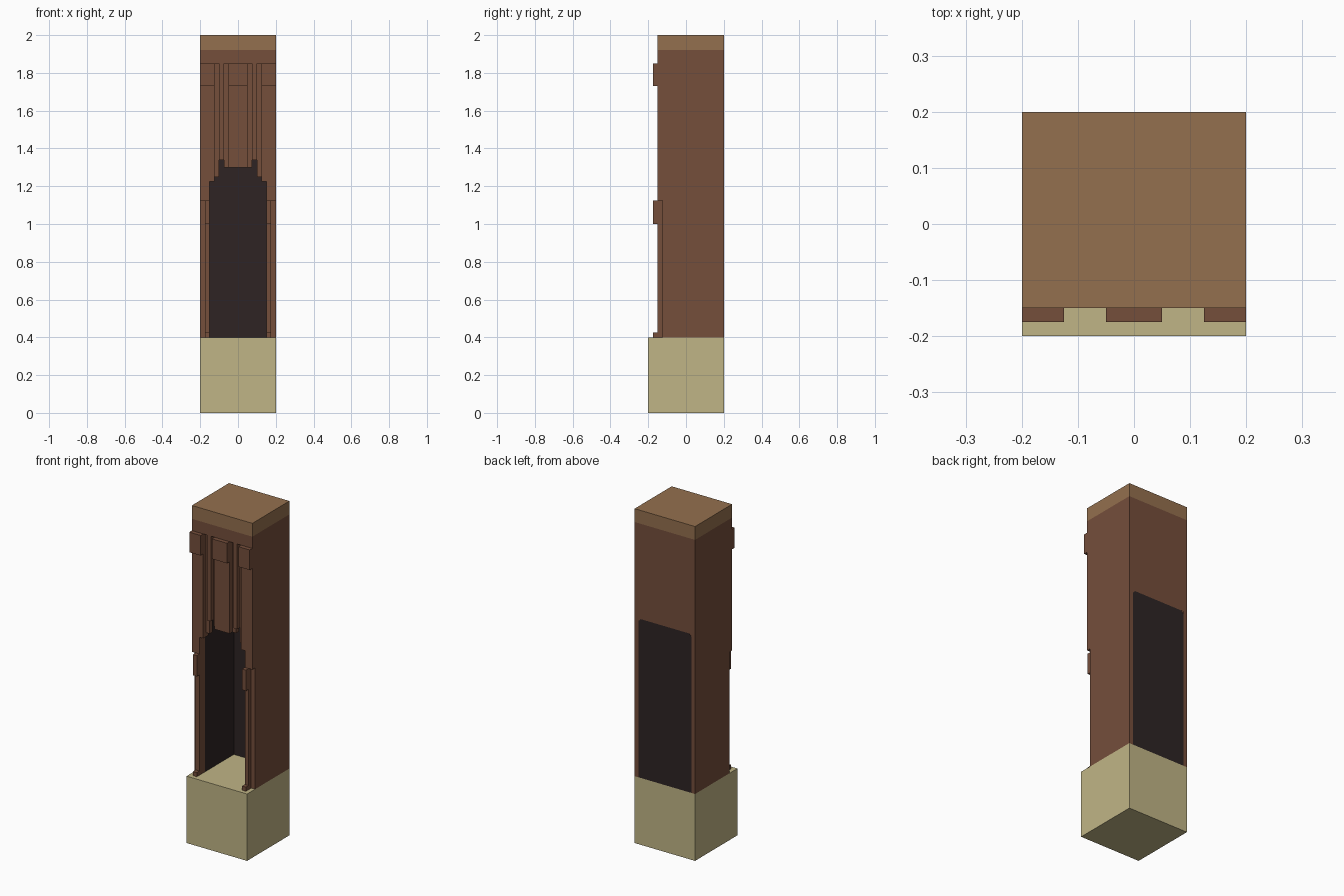
import bpy
import bmesh

if "Cube" in bpy.data.objects:
    bpy.data.objects.remove(bpy.data.objects["Cube"], do_unlink=True)


def material(name, rgb):
    linear = [((c / 255 + 0.055) / 1.055) ** 2.4 for c in rgb] + [1.0]
    mat = bpy.data.materials.new(name)
    mat.use_nodes = True
    mat.diffuse_color = linear
    bsdf = mat.node_tree.nodes["Principled BSDF"]
    bsdf.inputs["Base Color"].default_value = linear
    bsdf.inputs["Roughness"].default_value = 0.9
    return mat


CREAM = material("cream stone", (192, 181, 134))
BROWN = material("brown wood", (117, 78, 59))
TAN = material("tan wood", (148, 112, 78))
DARK = material("dark lining", (46, 36, 36))


def boxes(name, mat, spans, mirror=False):
    """One object from boxes given as (x0, x1, y0, y1, z0, z1)."""
    bm = bmesh.new()
    for x0, x1, y0, y1, z0, z1 in spans:
        sides = [(x0, x1)] + ([(-x1, -x0)] if mirror else [])
        for a, b in sides:
            for v in bmesh.ops.create_cube(bm, size=1)["verts"]:
                v.co = (b if v.co.x > 0 else a,
                        y1 if v.co.y > 0 else y0,
                        z1 if v.co.z > 0 else z0)
    return finish(name, mat, bm)


def finish(name, mat, bm):
    mesh = bpy.data.meshes.new(name)
    bm.to_mesh(mesh)
    bm.free()
    mesh.materials.append(mat)
    obj = bpy.data.objects.new(name, mesh)
    bpy.context.collection.objects.link(obj)
    return obj


# Plinth and cap
boxes("plinth", CREAM, [(-0.2, 0.2, -0.2, 0.2, 0, 0.4)])
boxes("cap", TAN, [(-0.2, 0.2, -0.15, 0.2, 1.92, 2.0)])

# Main case: solid upper half, side walls below, header across the front
boxes("upper_case", BROWN, [(-0.2, 0.2, -0.1, 0.2, 1.35, 1.92)])
boxes("header", BROWN, [(-0.2, 0.2, -0.15, -0.1, 1.85, 1.92)])
boxes("side_walls", BROWN, [(0.175, 0.2, -0.1, 0.2, 0.4, 1.35)], True)

# Dark lining of the niche
boxes("niche_sides", DARK, [(0.15, 0.175, -0.1, 0.175, 0.4, 1.345)], True)
boxes("niche_ceiling", DARK, [(-0.175, 0.175, -0.1, 0.175, 1.345, 1.35)])

# Back panel with clipped top corners
bm = bmesh.new()
outline = [(-0.175, 0.4), (0.175, 0.4), (0.175, 1.335),
           (0.16, 1.35), (-0.16, 1.35), (-0.175, 1.335)]
face = bm.faces.new([bm.verts.new((x, 0.175, z)) for x, z in outline])
new = bmesh.ops.extrude_face_region(bm, geom=[face])["geom"]
for v in new:
    if isinstance(v, bmesh.types.BMVert):
        v.co.y = 0.2
bmesh.ops.recalc_face_normals(bm, faces=bm.faces[:])
finish("back_panel", DARK, bm)
boxes("panel_corner_fill", BROWN, [(0.16, 0.176, 0.18, 0.199, 1.335, 1.35)], True)

# Front facade: upright strips with stepped lower ends forming the arch
boxes("facade_strips", BROWN, [
    (0.175, 0.2, -0.15, -0.1, 1.125, 1.85),
    (0.15, 0.175, -0.15, -0.1, 0.4, 1.85),
    (0.125, 0.15, -0.15, -0.1, 1.225, 1.85),
    (0.1, 0.125, -0.125, -0.1, 1.25, 1.85),
    (0.075, 0.1, -0.15, -0.1, 1.34, 1.85),
    (0.05, 0.075, -0.125, -0.1, 1.30, 1.85),
    (0.175, 0.2, -0.125, -0.1, 0.4, 1.125),
], True)
boxes("middle_strip", BROWN, [(-0.05, 0.05, -0.15, -0.1, 1.30, 1.85)])

# Raised blocks: top band, column capitals and feet
boxes("top_outer_blocks", BROWN, [(0.125, 0.2, -0.175, -0.15, 1.73, 1.85)], True)
boxes("top_middle_block", BROWN, [(-0.05, 0.05, -0.175, -0.15, 1.73, 1.85)])
boxes("column_capitals", BROWN, [(0.15, 0.175, -0.175, -0.15, 1.0, 1.125)], True)
boxes("column_feet", BROWN, [(0.15, 0.175, -0.175, -0.15, 0.4, 0.425)], True)
